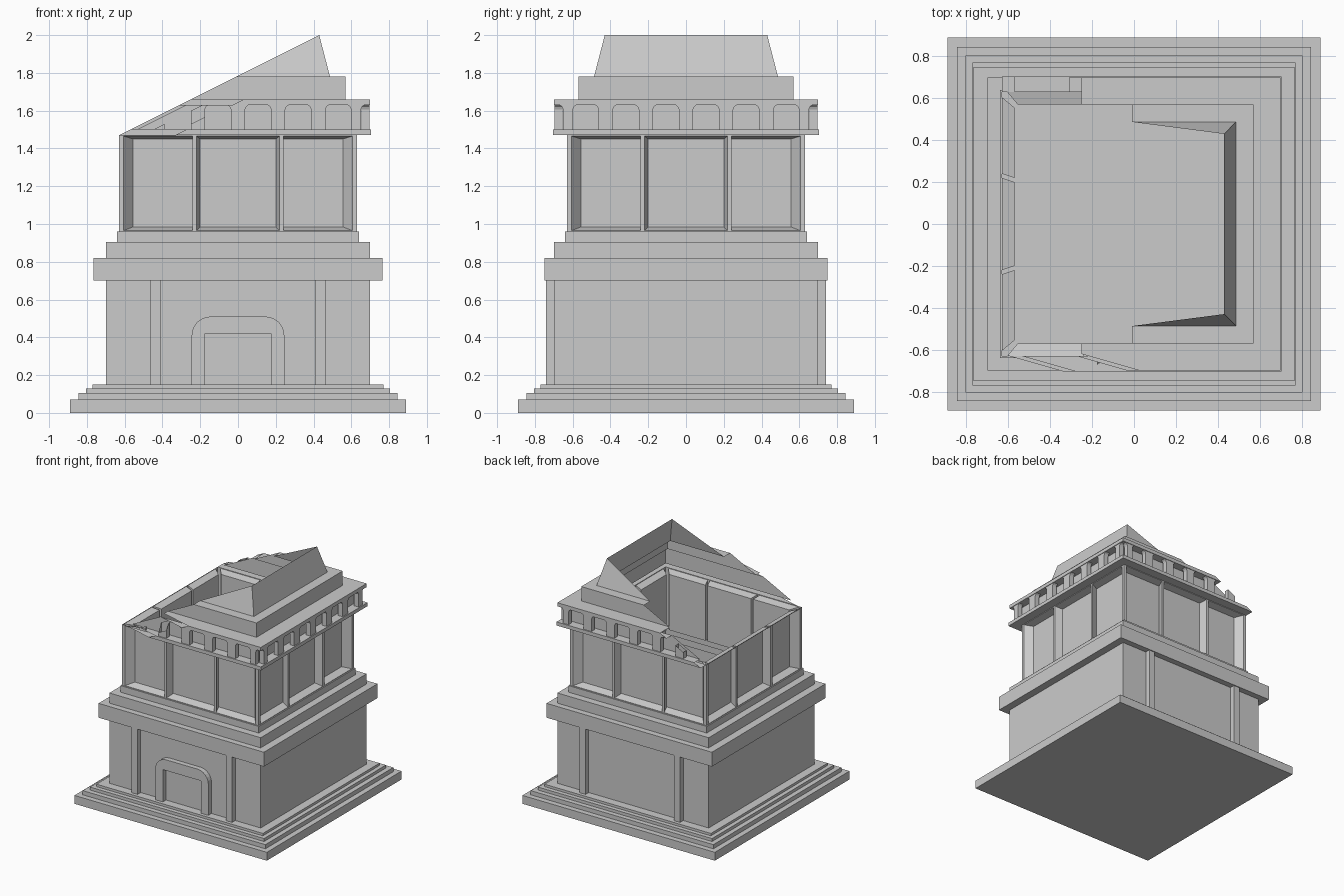
import bpy, bmesh, math
from mathutils import Vector, Matrix

if "Cube" in bpy.data.objects:
    bpy.data.objects.remove(bpy.data.objects["Cube"])


def finish(bm, name, cuts=()):
    # trim away everything above the sloping break, leaving an open shell
    for co, no in cuts:
        bmesh.ops.bisect_plane(bm, geom=bm.verts[:] + bm.edges[:] + bm.faces[:], dist=1e-5,
                               plane_co=co, plane_no=no, clear_outer=True)
    bmesh.ops.remove_doubles(bm, verts=bm.verts[:], dist=1e-4)
    bmesh.ops.recalc_face_normals(bm, faces=bm.faces[:])
    me = bpy.data.meshes.new(name)
    bm.to_mesh(me)
    bm.free()
    ob = bpy.data.objects.new(name, me)
    bpy.context.collection.objects.link(ob)
    return ob


def loft(profile, name, cuts=(), base=False):
    # stack of rectangular rings (half x, half y, z)
    bm = bmesh.new()
    rings = [[bm.verts.new((sx * x, sy * y, z)) for sx, sy in ((-1, -1), (1, -1), (1, 1), (-1, 1))]
             for x, y, z in profile]
    for a, b in zip(rings, rings[1:]):
        for i in range(4):
            j = (i + 1) % 4
            bm.faces.new((a[i], a[j], b[j], b[i]))
    if base:
        bm.faces.new(rings[0][::-1])
    return finish(bm, name, cuts)


def prism(bm, outline, y0, y1, rot=0.0):
    # x-z outline extruded along y, then turned about z
    m = Matrix.Rotation(rot, 4, 'Z')
    a, b = [[bm.verts.new(m @ Vector((x, y, z))) for x, z in outline] for y in (y0, y1)]
    n = len(outline)
    bm.faces.new(a)
    bm.faces.new(b[::-1])
    for i in range(n):
        j = (i + 1) % n
        bm.faces.new((a[j], a[i], b[i], b[j]))


main_cut = ((0, 0, 1.785), (-0.5, 0, 1))
front_cut = ((0, -0.62, 1.785), (-0.5, -1.75, 1))

# stepped base, lower storey and its cornice
steps = [(0.89, 0.89, 0, 0.07), (0.845, 0.845, 0.07, 0.105), (0.805, 0.805, 0.105, 0.13),
         (0.77, 0.77, 0.13, 0.15), (0.70, 0.70, 0.15, 0.70), (0.765, 0.75, 0.70, 0.82),
         (0.70, 0.70, 0.82, 0.905), (0.64, 0.64, 0.905, 0.96)]
profile = [(x, y, z) for x, y, a, b in steps for z in (a, b)] + [(0.63, 0.63, 0.96)]
loft(profile, "lower_storey", base=True)

# upper cornice, attic tier and broken roof
tiers = [(0.705, 1.47, 1.50), (0.63, 1.50, 1.63), (0.70, 1.63, 1.66), (0.57, 1.66, 1.78)]
profile = [(0.63, 0.63, 1.47)] + [(h, h, z) for h, a, b in tiers for z in (a, b)]
profile += [(0.487, 0.487, 1.78), (0.43, 0.43, 2.0)]
loft(profile, "cornice_and_roof", (main_cut, front_cut))

# upper storey walls: three recessed panels per side
bm = bmesh.new()
Z0, Z1, OUT, INN = 0.96, 1.47, -0.63, -0.57
A0, A1, B0, B1 = 0.965, 1.465, 0.985, 1.45
panels = [(-0.605, -0.24, -0.555, -0.22), (-0.22, 0.22, -0.2, 0.2), (0.24, 0.605, 0.22, 0.555)]
for k in range(4):
    m = Matrix.Rotation(k * math.pi / 2, 4, 'Z')

    def quad(*pts):
        bm.faces.new([bm.verts.new(m @ Vector(p)) for p in pts])

    def rect(u0, u1, za, zb, y=OUT):
        quad((u0, y, za), (u1, y, za), (u1, y, zb), (u0, y, zb))

    for u0, u1 in ((-0.63, -0.605), (-0.24, -0.22), (0.22, 0.24), (0.605, 0.63)):
        rect(u0, u1, Z0, Z1)
    for a, b, c, d in panels:
        rect(a, b, Z0, A0)
        rect(a, b, A1, Z1)
        rect(c, d, B0, B1, INN)
        outer = [(a, OUT, A0), (b, OUT, A0), (b, OUT, A1), (a, OUT, A1)]
        inner = [(c, INN, B0), (d, INN, B0), (d, INN, B1), (c, INN, B1)]
        for i in range(4):
            j = (i + 1) % 4
            quad(outer[i], outer[j], inner[j], inner[i])
finish(bm, "upper_walls", (main_cut,))

# small posts with flared heads between the two cornice bands
bm = bmesh.new()
for k in range(4):
    for c, w in ((-0.625, 0.025), (-0.425, 0.037), (-0.213, 0.037), (0, 0.037),
                 (0.213, 0.037), (0.425, 0.037), (0.625, 0.025)):
        f = w + 0.018
        prism(bm, [(c - w, 1.50), (c + w, 1.50), (c + w, 1.605), (c + w + 0.006, 1.62), (c + f, 1.63),
                   (c - f, 1.63), (c - w - 0.006, 1.62), (c - w, 1.605)],
              -0.695, -0.655, k * math.pi / 2)
finish(bm, "cornice_posts", (main_cut, front_cut))

# flat pilasters on front and back
bm = bmesh.new()
for rot in (0, math.pi):
    for s in (-1, 1):
        prism(bm, [(s * 0.41, 0.15), (s * 0.465, 0.15), (s * 0.465, 0.70), (s * 0.41, 0.70)],
              -0.742, -0.69, rot)
finish(bm, "pilasters")

# door surround with rounded shoulders
arc = [(0.145 + 0.1 * math.cos(t * math.pi / 12), 0.41 + 0.1 * math.sin(t * math.pi / 12)) for t in range(7)]
right = [(0.175, 0.42), (0.175, 0.15), (0.245, 0.15)] + arc
outline = right + [(-x, z) for x, z in reversed(right)]
bm = bmesh.new()
prism(bm, outline, -0.742, -0.69)
finish(bm, "door_surround")
